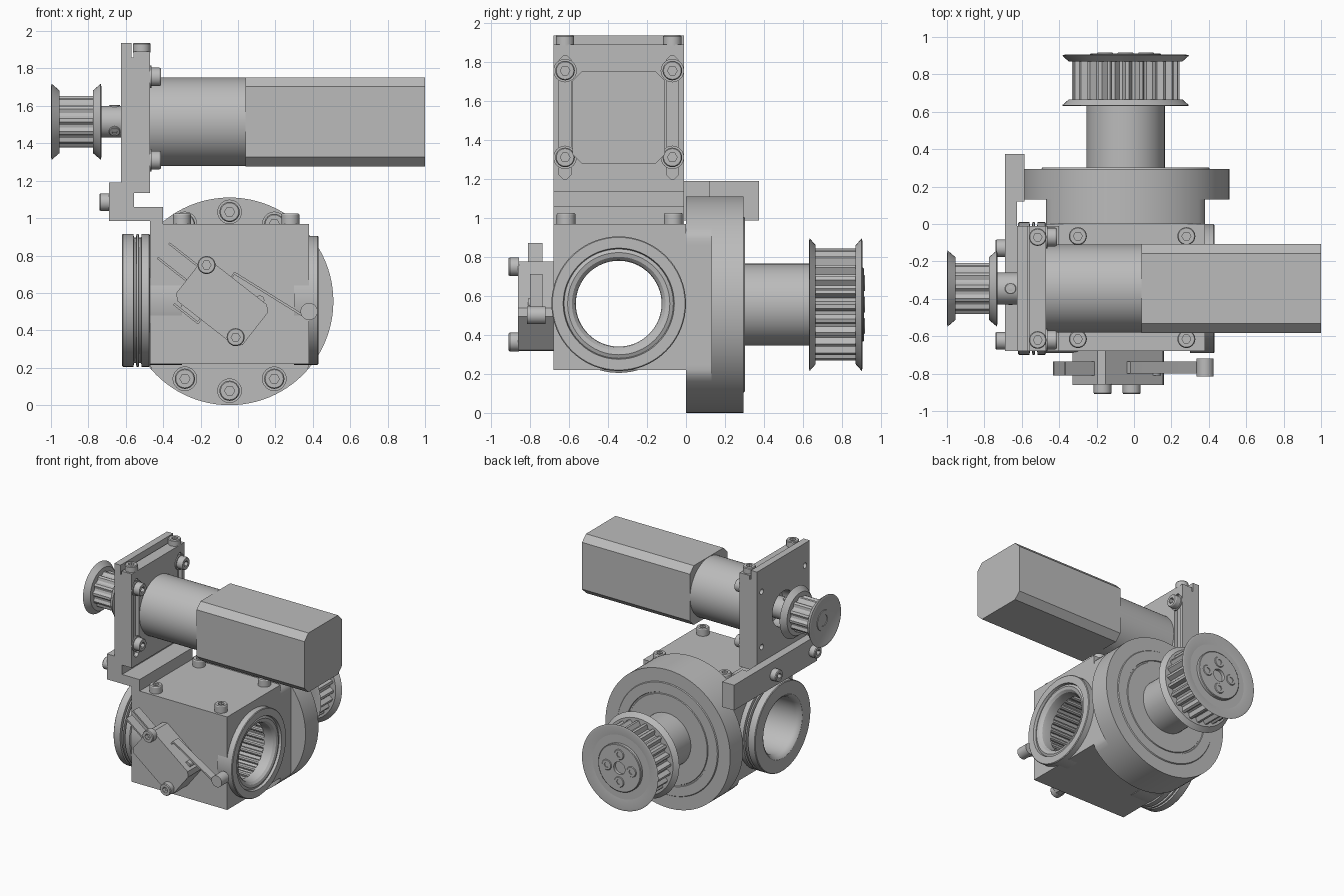
import bpy, bmesh
from math import sin, cos, pi, radians
from mathutils import Vector

if "Cube" in bpy.data.objects:
    bpy.data.objects.remove(bpy.data.objects["Cube"])

grey = bpy.data.materials.new("plain_grey")
grey.use_nodes = True
GREY = (0.5, 0.5, 0.5, 1)
grey.diffuse_color = GREY
grey.node_tree.nodes["Principled BSDF"].inputs["Base Color"].default_value = GREY
parts = []


def finish(name, bm):
    bmesh.ops.remove_doubles(bm, verts=bm.verts, dist=1e-5)
    bmesh.ops.recalc_face_normals(bm, faces=bm.faces)
    mesh = bpy.data.meshes.new(name)
    bm.to_mesh(mesh)
    bm.free()
    mesh.materials.append(grey)
    ob = bpy.data.objects.new(name, mesh)
    bpy.context.collection.objects.link(ob)
    parts.append(ob)
    return ob


def lathe(name, profile, origin, axis, segs=48, shape=None):
    """Turn (radius, distance) points round an axis; shape may vary the radius per step."""
    bm = bmesh.new()
    turn = Vector(axis).to_track_quat('Z', 'Y')
    rings = []
    for k, (r, t) in enumerate(profile):
        ring = []
        for i in range(segs):
            a = 2 * pi * i / segs
            rr = shape(r, i, k) if shape else r
            ring.append(bm.verts.new(Vector(origin) + turn @ Vector((rr * cos(a), rr * sin(a), t))))
        rings.append(ring)
    for a, b in zip(rings, rings[1:]):
        for i in range(segs):
            j = (i + 1) % segs
            bm.faces.new((a[i], a[j], b[j], b[i]))
    return finish(name, bm)


def rod(name, r, a, b, origin, axis, segs=32):
    return lathe(name, [(0, a), (r, a), (r, b), (0, b)], origin, axis, segs)


def prism(name, pts, axis, a, b):
    """Extrude an outline along x (points y,z) or y (points x,z)."""
    bm = bmesh.new()
    place = (lambda p, d: (d, *p)) if axis == 'x' else (lambda p, d: (p[0], d, p[1]))
    lo = [bm.verts.new(place(p, a)) for p in pts]
    hi = [bm.verts.new(place(p, b)) for p in pts]
    bm.faces.new(lo)
    bm.faces.new(hi)
    for i in range(len(pts)):
        j = (i + 1) % len(pts)
        bm.faces.new((lo[i], lo[j], hi[j], hi[i]))
    return finish(name, bm)


def rect(x0, x1, z0, z1, c=0):
    if not c:
        return [(x0, z0), (x1, z0), (x1, z1), (x0, z1)]
    return [(x0 + c, z0), (x1 - c, z0), (x1, z0 + c), (x1, z1 - c),
            (x1 - c, z1), (x0 + c, z1), (x0, z1 - c), (x0, z0 + c)]


def cut(target, cutters):
    bpy.context.view_layer.objects.active = target
    for c in cutters:
        mod = target.modifiers.new("cut", 'BOOLEAN')
        mod.operation, mod.solver, mod.object = 'DIFFERENCE', 'EXACT', c
        bpy.ops.object.modifier_apply(modifier=mod.name)
        parts.remove(c)
        bpy.data.objects.remove(c)


def screw(name, origin, axis, r=0.048, h=0.05):
    """Socket head screw with a hexagonal recess."""
    hexed = lambda rad, i, k: rad * cos(pi / 6) / cos((i % 4) * pi / 12 - pi / 6) if k > 3 else rad
    prof = [(0, 0), (r, 0), (r, h * .88), (r * .9, h), (r * .5, h), (r * .5, h * .4), (0, h * .4)]
    return lathe(name, prof, origin, axis, 24, hexed)


def pulley(name, origin, axis, teeth, rt, rf, length, lip):
    """Toothed drum between two dished flanges."""
    drum = [(0, lip / 2), (rt, lip / 2), (rt, length - lip / 2), (0, length - lip / 2)]
    lathe(name + "_teeth", drum, origin, axis, teeth * 4,
          lambda r, i, k: r if i % 4 < 2 else r * 0.89)
    for tag, s, o in (("inner", 1, 0), ("outer", -1, length)):
        prof = [(0, 0.02), (rt * .85, 0.02), (rf - .015, 0), (rf, 0.004), (rf - .035, lip), (0, lip)]
        lathe(f"{name}_{tag}_flange", [(r, o + s * t) for r, t in prof], origin, axis)


X, Y, Z = (1, 0, 0), (0, 1, 0), (0, 0, 1)
BACK, LEFTWARD = (0, -1, 0), (-1, 0, 0)
HUB = (-0.045, 0, 0.555)     # output axis, along y
BORE = (0, -0.345, 0.56)     # input bore axis, along x
MOTOR = (0, -0.345, 1.515)   # motor axis, along x

# Gear housing with its cross bore
block = prism("housing_block", rect(-0.47, 0.38, 0.22, 0.968), 'y', -0.68, 0.0)
cut(block, [rod("bore_cutter", 0.25, -1, 1, BORE, X, 48)])

# Round flange: front half trimmed flat on both sides, rear half full
ring = [(HUB[0] + max(-.425, min(.425, .555 * cos(a))), HUB[2] + .555 * sin(a))
        for a in (2 * pi * i / 96 for i in range(96))]
front = prism("flange_front", ring, 'y', 0.0, 0.13)
spots = [(HUB[0] + .478 * cos(radians(a)), 0, HUB[2] + .478 * sin(radians(a)))
         for a in (60, 90, 120, 240, 270, 300)]
cut(front, [rod("counterbore", 0.063, -0.05, 0.06, p, Y) for p in spots])
for p in spots:
    screw("flange_screw", (p[0], 0.06, p[2]), BACK, 0.054, 0.055)
lathe("flange_rear", [(0, .13), (.555, .13), (.555, .295), (.45, .295), (.445, .302), (.37, .302),
                      (.367, .295), (.358, .295), (.355, .302), (0, .302)], HUB, Y, 96)

# Output sleeve and large pulley
rod("output_sleeve", 0.21, 0.29, 0.65, HUB, Y, 48)
pulley("output_pulley", (HUB[0], 0.63, HUB[2]), Y, 24, 0.287, 0.34, 0.275, 0.035)
lathe("output_hub", [(.05, .8), (.19, .8), (.19, .908), (.185, .912), (.05, .912), (.05, .87), (0, .87)], HUB, Y)
for i in range(4):
    a = i * pi / 2
    screw("output_screw", (HUB[0] + .11 * cos(a), .875, HUB[2] + .11 * sin(a)), Y, .042, .043)

# Bore collars and needle rollers
lathe("right_collar", [(.25, .3), (.345, .3), (.345, .425), (.34, .43), (.285, .43), (.28, .41), (.262, .418),
                       (.24, .412), (.225, .395), (.22, .37), (.22, .32), (.25, .3)], BORE, X, 64)
lathe("left_collar", [(.25, .3), (.345, .3), (.345, .47), (.355, .475), (.355, .515), (.335, .518),
                      (.335, .528), (.355, .531), (.355, .543), (.335, .546), (.335, .556), (.355, .559),
                      (.355, .615), (.35, .62), (.25, .62), (.235, .61), (.22, .58), (.22, .32), (.25, .3)],
      BORE, LEFTWARD, 64)
for i in range(24):
    a = 2 * pi * i / 24
    rod("needle_roller", 0.02, -0.33, 0.33, (0, BORE[1] + .24 * cos(a), BORE[2] + .24 * sin(a)), X, 10)

# Housing lid screws
for x in (-0.3, 0.28):
    for y in (-0.615, -0.065):
        screw("lid_screw", (x, y, 0.965), Z, 0.048, 0.06)

# Bracket: upright plate with foot and split top
outline = [(-.625, 1.935), (-.625, 1.19), (-.69, 1.19), (-.69, .985), (-.47, .985), (-.47, .968),
           (-.40, .968), (-.40, 1.06), (-.555, 1.06), (-.555, 1.135), (-.47, 1.135), (-.47, 1.89),
           (-.56, 1.89), (-.56, 1.86), (-.57, 1.86), (-.57, 1.935)]
bracket = prism("motor_bracket", outline, 'y', -0.68, -0.01)
cutters = [rod("shaft_cutter", 0.14, -0.8, -0.52, MOTOR, X)]
for y in (-0.62, -0.07):
    cutters.append(prism("slot_cutter", rect(y - .03, y + .03, 1.2, 1.83, .02), 'x', -.50, -.4))
    cutters += [rod("hole_cutter", .022, -.8, -.45, (0, y, z), X, 16) for z in (1.31, 1.755)]
cut(bracket, cutters)
prism("bracket_bar", rect(-.69, -.625, .987, 1.19), 'y', -0.02, 0.375)
prism("bracket_bar_end", rect(-.63, -.585, .987, 1.19), 'y', 0.12, 0.375)
for y in (-0.62, -0.07):
    screw("top_screw", (-.515, y, 1.885), Z, 0.047, 0.052)
    for z in (1.31, 1.755):
        screw("motor_screw", (-.475, y, z), X, 0.05, 0.062)
        lathe("motor_washer", [(0, 0), (.06, 0), (.06, .01), (0, .01)], (-.472, y, z), X, 24)
for y in (-0.625, -0.13):
    screw("bar_screw", (-.688, y, 1.085), LEFTWARD, 0.047, 0.053)

# Motor: round gearbox and chamfered body
rod("gearbox", 0.236, -0.5, 0.06, MOTOR, X, 64)
prism("motor_body", rect(-.583, -.107, 1.277, 1.753, .05), 'x', 0.04, 1.0)

# Motor pulley with hub and set screws
rod("motor_pulley_hub", 0.085, -0.78, -0.57, MOTOR, X)
pulley("motor_pulley", (-0.73, MOTOR[1], MOTOR[2]), LEFTWARD, 12, 0.137, 0.203, 0.27, 0.045)
lathe("motor_shaft_end", [(.045, .9), (.08, .9), (.08, .985), (.045, .985), (.045, .96), (0, .96)],
      MOTOR, LEFTWARD)
for d in ((0, 0, 1), (0, -.8, -.6)):
    v = Vector(d)
    screw("set_screw", Vector((-.66, MOTOR[1], MOTOR[2])) + v * .06, v, .03, .03)

# Tilted limit switch on the front face
U, V = Vector((.788, -.616)), Vector((.616, .788))


def tilt(pts):
    return [tuple(Vector((-.085, .547)) + U * u + V * v) for u, v in pts]


def tilted_spot(u, v, y):
    x, z = tilt([(u, v)])[0]
    return (x, y, z)


prism("switch_body", tilt(rect(-.225, .225, -.14, .14, .03)), 'y', -0.862, -0.675)
for u, v in ((-.19, .108), (.17, -.1)):
    screw("switch_screw", tilted_spot(u, v, -.855), BACK, 0.048, 0.055)
rod("switch_button", 0.025, -0.81, -0.735, tilted_spot(.15, .135, 0), Y, 16)
for v in (-.023, .076):
    prism("switch_terminal", tilt(rect(-.42, -.22, v - .006, v + .006)), 'y', -0.81, -0.735)
prism("switch_common_terminal", tilt([(-.2, -.17), (-.03, -.17), (-.03, -.13), (-.042, -.13),
                                      (-.042, -.158), (-.2, -.158)]), 'y', -0.81, -0.735)
prism("switch_lever", tilt([(-.05, .13), (-.04, .13), (-.04, .16), (.37, .205), (.41, .215),
                            (.41, .225), (.36, .217), (-.05, .172)]), 'y', -0.8, -0.735)
rod("switch_roller", 0.046, -0.815, -0.72, tilted_spot(.395, .25, 0), Y, 24)

# Smooth the round parts while keeping hard edges
bpy.ops.object.select_all(action='DESELECT')
for ob in parts:
    ob.select_set(True)
bpy.context.view_layer.objects.active = parts[0]
bpy.ops.object.shade_smooth_by_angle(angle=radians(30))
